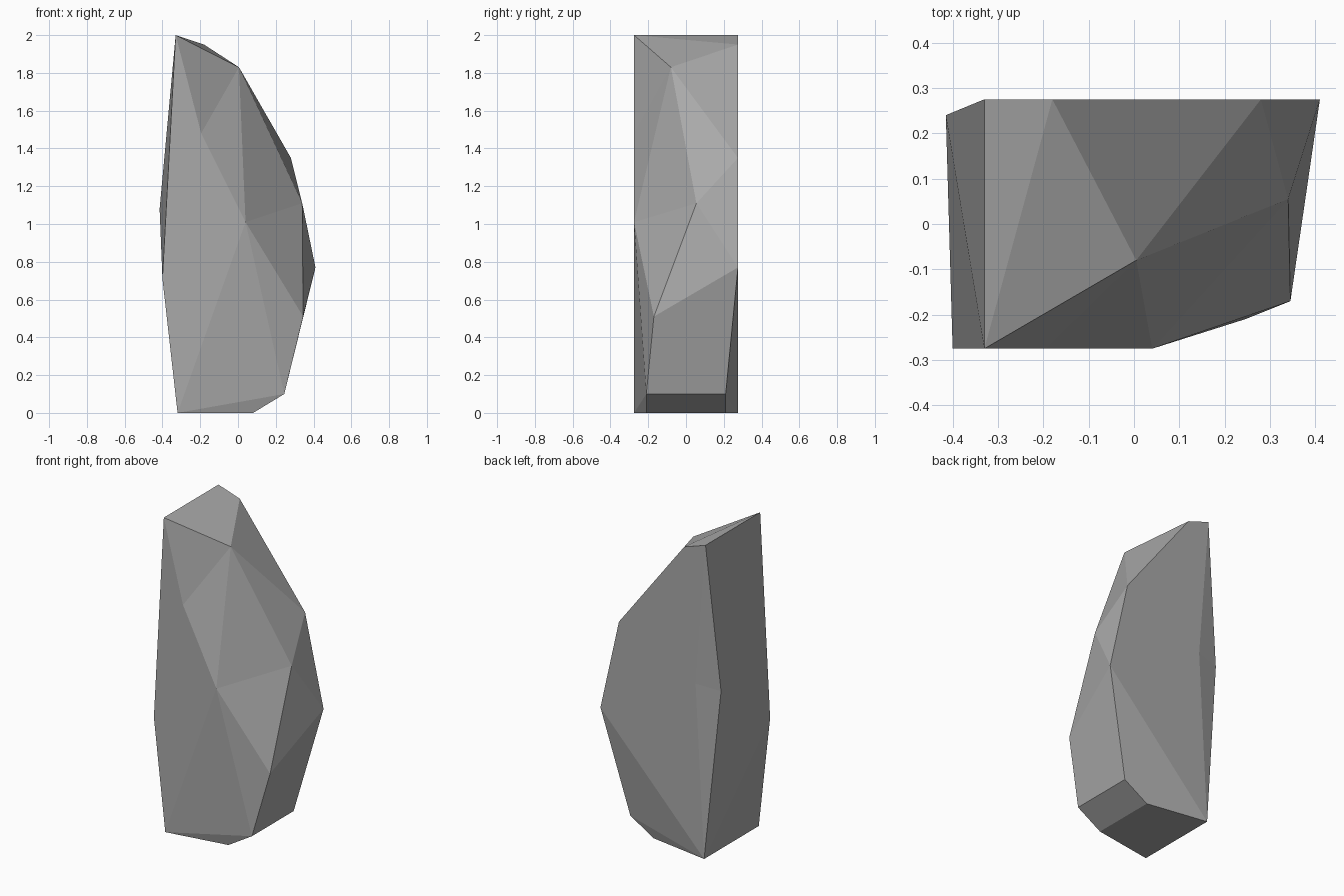
import bpy
import bmesh

# Remove the default cube
default_cube = bpy.data.objects.get("Cube")
if default_cube:
    bpy.data.objects.remove(default_cube, do_unlink=True)

# Grey stone material
stone = bpy.data.materials.new("stone_grey")
stone.use_nodes = True
grey = (0.4, 0.4, 0.4, 1)
stone.diffuse_color = grey
stone.node_tree.nodes["Principled BSDF"].inputs["Base Color"].default_value = grey

FRONT, BACK = -0.275, 0.275

# Named corners of the chiselled stone
corners = {
    "peak_front": (-0.33, FRONT, 2),
    "peak_back": (-0.33, BACK, 2),
    "crest_back": (-0.18, BACK, 1.95),
    "crest_front": (0.005, -0.08, 1.83),
    "chip_front": (-0.195, FRONT, 1.48),
    "belly_front": (0.04, FRONT, 1.01),
    "shoulder_back": (0.28, BACK, 1.35),
    "shoulder_front": (0.34, 0.055, 1.11),
    "hip_back": (0.41, BACK, 0.77),
    "hip_front": (0.345, -0.17, 0.51),
    "left_front": (-0.4, FRONT, 0.71),
    "left_back": (-0.415, 0.24, 1.08),
    "chip_back": (-0.26, BACK, 1.1),
    "heel_front": (0.245, -0.21, 0.1),
    "heel_back": (0.245, 0.21, 0.1),
    "foot_front": (0.08, -0.21, 0),
    "foot_back": (0.08, 0.21, 0),
    "base_front": (-0.32, FRONT, 0),
    "base_back": (-0.32, BACK, 0),
}

# Facets, each listed by its corners
facets = [
    # top
    "peak_front crest_back peak_back",
    "peak_front crest_front crest_back",
    # front
    "peak_front left_front base_front belly_front chip_front",
    "peak_front chip_front crest_front",
    "chip_front belly_front crest_front",
    "crest_front belly_front shoulder_front",
    "belly_front hip_front shoulder_front",
    "belly_front heel_front hip_front",
    "belly_front base_front heel_front",
    "base_front foot_front heel_front",
    # right side
    "crest_back crest_front shoulder_back",
    "crest_front shoulder_front shoulder_back",
    "shoulder_front hip_back shoulder_back",
    "shoulder_front hip_front hip_back",
    "hip_front heel_front heel_back hip_back",
    "heel_front foot_front foot_back heel_back",
    # back
    "peak_back crest_back shoulder_back hip_back base_back chip_back",
    "hip_back heel_back base_back",
    "heel_back foot_back base_back",
    "peak_back chip_back left_back",
    "left_back chip_back base_back",
    # left side
    "peak_front peak_back left_back",
    "peak_front left_back left_front",
    "left_front left_back base_back",
    "left_front base_back base_front",
    # underside
    "base_front base_back foot_back foot_front",
]

bm = bmesh.new()
verts = {name: bm.verts.new(co) for name, co in corners.items()}
for facet in facets:
    bm.faces.new([verts[name] for name in facet.split()])
bmesh.ops.recalc_face_normals(bm, faces=bm.faces)

mesh = bpy.data.meshes.new("standing_stone")
bm.to_mesh(mesh)
bm.free()
mesh.materials.append(stone)
bpy.context.collection.objects.link(bpy.data.objects.new("standing_stone", mesh))
